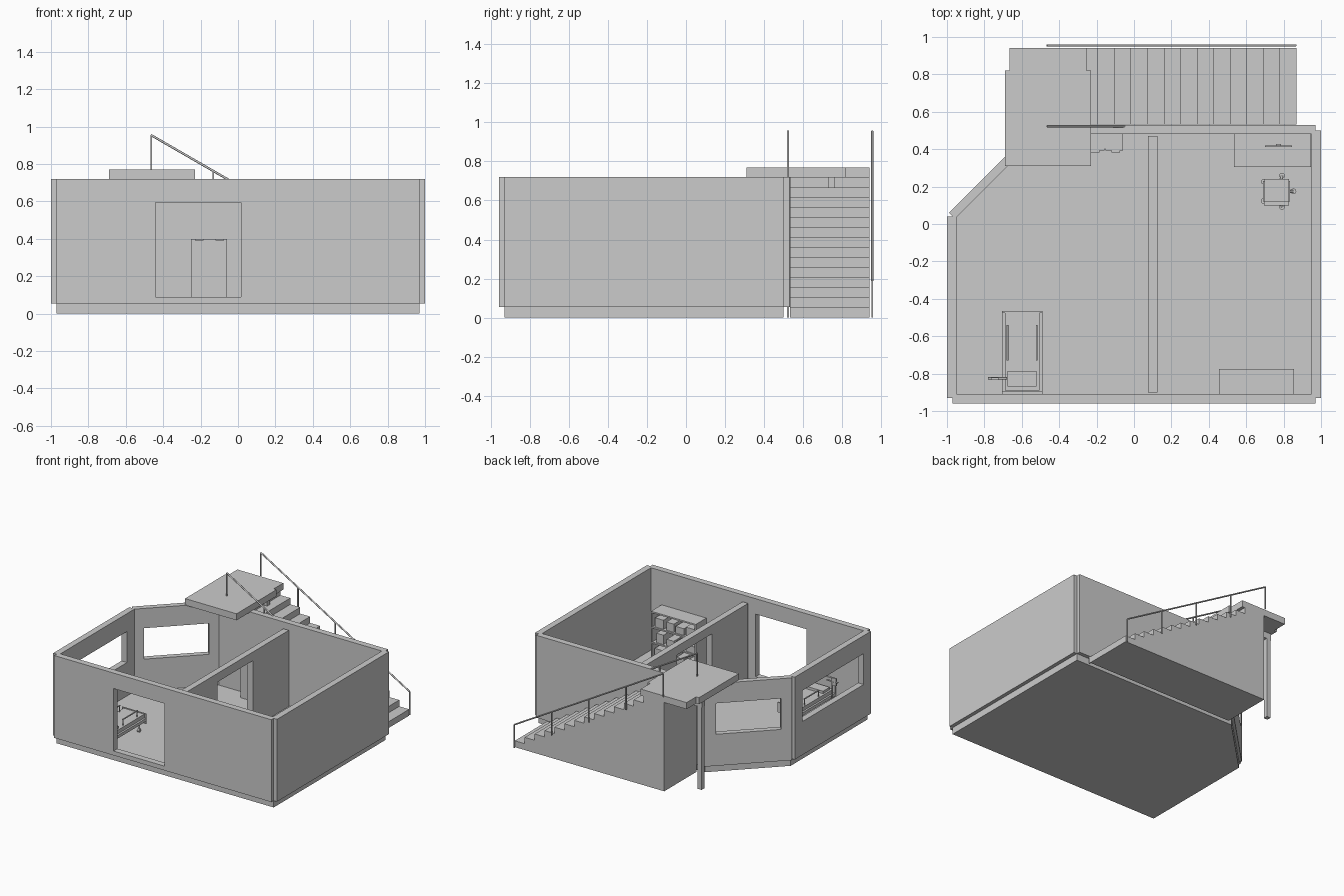
import bpy, bmesh, math, random
from mathutils import Vector

random.seed(4)
if "Cube" in bpy.data.objects:
    bpy.data.objects.remove(bpy.data.objects["Cube"])

GREY = bpy.data.materials.new("plain_grey")
GREY.use_nodes = True
GREY.diffuse_color = (0.6, 0.6, 0.6, 1)
GREY.node_tree.nodes["Principled BSDF"].inputs["Base Color"].default_value = GREY.diffuse_color


def finish(name, bm):
    bmesh.ops.recalc_face_normals(bm, faces=bm.faces)
    mesh = bpy.data.meshes.new(name)
    bm.to_mesh(mesh)
    bm.free()
    obj = bpy.data.objects.new(name, mesh)
    mesh.materials.append(GREY)
    bpy.context.collection.objects.link(obj)
    return obj


def box(name, x, y, z):
    """Box from (min, max) pairs."""
    bm = bmesh.new()
    bmesh.ops.create_cube(bm, size=1)
    for v in bm.verts:
        v.co = [(a + b) / 2 + c * (b - a) for (a, b), c in zip((x, y, z), v.co)]
    return finish(name, bm)


def prism(name, points, push):
    """Closed outline extruded along a vector."""
    bm = bmesh.new()
    face = bm.faces.new([bm.verts.new(p) for p in points])
    new = bmesh.ops.extrude_face_region(bm, geom=[face], use_keep_orig=True)["geom"]
    bmesh.ops.translate(bm, vec=push, verts=[g for g in new if isinstance(g, bmesh.types.BMVert)])
    return finish(name, bm)


def rod(name, a, b, radius, sides=12):
    """Cylinder between two points."""
    a, b = Vector(a), Vector(b)
    bm = bmesh.new()
    bmesh.ops.create_cone(bm, cap_ends=True, segments=sides, radius1=radius,
                          radius2=radius, depth=(b - a).length)
    turn = Vector((0, 0, 1)).rotation_difference(b - a)
    for v in bm.verts:
        v.co = turn @ v.co + (a + b) / 2
    for f in bm.faces:
        f.smooth = len(f.verts) == 4
    return finish(name, bm)


FLOOR, SILL, TOP, THICK = 0.055, 0.09, 0.72, 0.05


def wall(name, start, end, opening=None, thick=THICK, top=TOP):
    """Panel from start to end, thickened to its left, with one optional opening."""
    start, end = Vector((*start, 0)), Vector((*end, 0))
    along = (end - start).normalized()
    us, zs = [0, (end - start).length], [FLOOR, top]
    if opening:
        us[1:1], zs[1:1] = opening[:2], opening[2:]
    bm = bmesh.new()
    grid = [[bm.verts.new(start + along * u + Vector((0, 0, z))) for z in zs] for u in us]
    for i in range(len(us) - 1):
        for j in range(len(zs) - 1):
            if not (opening and i == j == 1):
                bm.faces.new((grid[i][j], grid[i + 1][j], grid[i + 1][j + 1], grid[i][j + 1]))
    inward = Vector((-along.y, along.x, 0)) * thick
    new = bmesh.ops.extrude_face_region(bm, geom=bm.faces[:], use_keep_orig=True)["geom"]
    bmesh.ops.translate(bm, vec=inward, verts=[g for g in new if isinstance(g, bmesh.types.BMVert)])
    return finish(name, bm)


# Floor slab with one cut corner
outline = [(-0.97, -0.93), (0.97, -0.93), (0.97, 0.5), (-0.52, 0.5), (-0.97, 0.05)]
prism("floor_slab", [(x, y, 0) for x, y in outline], (0, 0, FLOOR))

# Outer walls and partition
wall("front_wall", (-0.97, -0.96), (0.97, -0.96), (0.53, 0.985, SILL, 0.595))
wall("left_wall", (1, -0.93), (1, 0.5))
wall("back_wall", (0.97, 0.53), (-0.51, 0.53))
wall("angled_wall", (-0.505, 0.545), (-0.99, 0.06), (0.12, 0.605, 0.31, 0.56), 0.046)
wall("right_wall", (-1, 0.04), (-1, -0.93), (0.1, 0.88, 0.325, 0.575))
wall("partition_wall", (0.125, -0.9), (0.125, 0.47), (0.46, 0.91, SILL, 0.6), top=0.67)

# Outside stairs
STEPS, RISE, TREAD, FOOT = 14, 0.0512, 0.0885, 0.87
profile = [(-0.465, 0), (FOOT, 0)]
for i in range(STEPS):
    x = FOOT - TREAD * i
    profile += [(x, RISE * (i + 1)), (x - TREAD, RISE * (i + 1))]
profile[-1] = (-0.465, RISE * STEPS)
prism("stairs", [(x, 0.533, z) for x, z in profile], (0, 0.409, 0))

# Landing with its beam and column
landing = [(-0.69, 0.31), (-0.23, 0.31), (-0.23, 0.82), (-0.255, 0.82),
           (-0.255, 0.942), (-0.665, 0.942), (-0.665, 0.82), (-0.69, 0.82)]
prism("landing", [(x, y, RISE * STEPS) for x, y in landing], (0, 0, 0.053))
box("landing_beam", (-0.68, -0.25), (0.73, 0.765), (RISE * 13, RISE * STEPS))
box("landing_column", (-0.675, -0.64), (0.73, 0.765), (0, 0.67))

# Railings on both sides of the stairs
for side, y in (("front", 0.523), ("back", 0.955)):
    ends = []
    for i in range(5):
        t = i / 4
        x, z = 0.865 - 1.33 * t, 0.767 * t
        box(f"{side}_rail_post", (x - 0.004, x + 0.004), (y - 0.004, y + 0.004), (z, z + 0.188))
        ends.append((x, y, z + 0.188))
    rod(f"{side}_handrail", ends[0], ends[-1], 0.006, 8)

# Cupboard with two doors
box("cupboard", (-0.25, -0.06), (0.4, 0.48), (FLOOR, 0.4))
for x in (-0.25, -0.153):
    box("cupboard_door", (x, x + 0.093), (0.392, 0.4), (FLOOR, 0.4))
for x in (-0.23, -0.12):
    box("cupboard_handle", (x, x + 0.045), (0.383, 0.392), (0.39, 0.4))

# Bed
box("bed_frame", (-0.705, -0.49), (-0.9, -0.465), (0.13, 0.155))
box("mattress", (-0.69, -0.505), (-0.89, -0.475), (0.155, 0.185))
box("pillow", (-0.675, -0.52), (-0.87, -0.785), (0.185, 0.205))
box("headboard", (-0.705, -0.49), (-0.91, -0.895), (0.11, 0.27))
box("footboard", (-0.705, -0.49), (-0.475, -0.465), (0.11, 0.19))
for x in (-0.677, -0.52):
    rod("bed_side_rail", (x, -0.73, 0.235), (x, -0.54, 0.235), 0.005, 8)
    for y in (-0.725, -0.545):
        rod("bed_rail_post", (x, y, 0.15), (x, y, 0.235), 0.004, 8)
    for y in (-0.85, -0.52):
        rod("bed_leg", (x, y, 0.07), (x, y, 0.135), 0.008)
        rod("bed_wheel", (x - 0.008, y, 0.07), (x + 0.008, y, 0.07), 0.015)

# Bedside arm with a small panel
rod("bedside_post", (-0.73, -0.825, FLOOR), (-0.73, -0.825, 0.285), 0.006)
rod("bedside_arm", (-0.78, -0.825, 0.285), (-0.68, -0.825, 0.285), 0.006)
box("bedside_panel", (-0.765, -0.725), (-0.833, -0.82), (0.255, 0.315))

# Desk and screen
box("desk_top", (0.535, 0.945), (0.305, 0.48), (0.22, 0.24))
for x in (0.54, 0.92):
    box("desk_side", (x, x + 0.02), (0.31, 0.475), (FLOOR, 0.22))
box("desk_back_panel", (0.56, 0.92), (0.46, 0.47), (0.115, 0.22))
box("screen", (0.7, 0.845), (0.413, 0.421), (0.265, 0.35))
box("screen_stand", (0.76, 0.785), (0.421, 0.427), (0.24, 0.305))
box("screen_foot", (0.74, 0.805), (0.405, 0.43), (0.24, 0.245))

# Swivel chair
box("chair_seat", (0.695, 0.83), (0.12, 0.24), (0.155, 0.175))
box("chair_back", (0.695, 0.83), (0.1, 0.12), (0.175, 0.295))
for x in (0.69, 0.825):
    box("chair_arm", (x, x + 0.01), (0.12, 0.23), (0.215, 0.225))
    box("chair_arm_post", (x, x + 0.01), (0.17, 0.18), (0.155, 0.215))
rod("chair_stem", (0.765, 0.175, 0.085), (0.765, 0.175, 0.155), 0.01)
for i in range(5):
    a = math.tau * i / 5
    x, y = 0.765 + 0.088 * math.cos(a), 0.175 + 0.088 * math.sin(a)
    rod("chair_spoke", (0.765, 0.175, 0.09), (x, y, 0.08), 0.006, 8)
    rod("chair_wheel", (x, y, 0.056), (x, y, 0.08), 0.015)

# Shelf unit filled with boxes
for x in (0.455, 0.845):
    box("shelf_side", (x, x + 0.01), (-0.91, -0.775), (FLOOR, 0.44))
for i in range(4):
    z = 0.065 + 0.123 * i
    box("shelf_board", (0.455, 0.855), (-0.91, -0.775), (z, z + 0.012))
    if i < 3:
        for j in range(4):
            x = 0.475 + 0.092 * j
            box("shelf_box", (x, x + random.uniform(0.06, 0.08)), (-0.9, -0.785),
                (z + 0.012, z + random.uniform(0.06, 0.09)))
